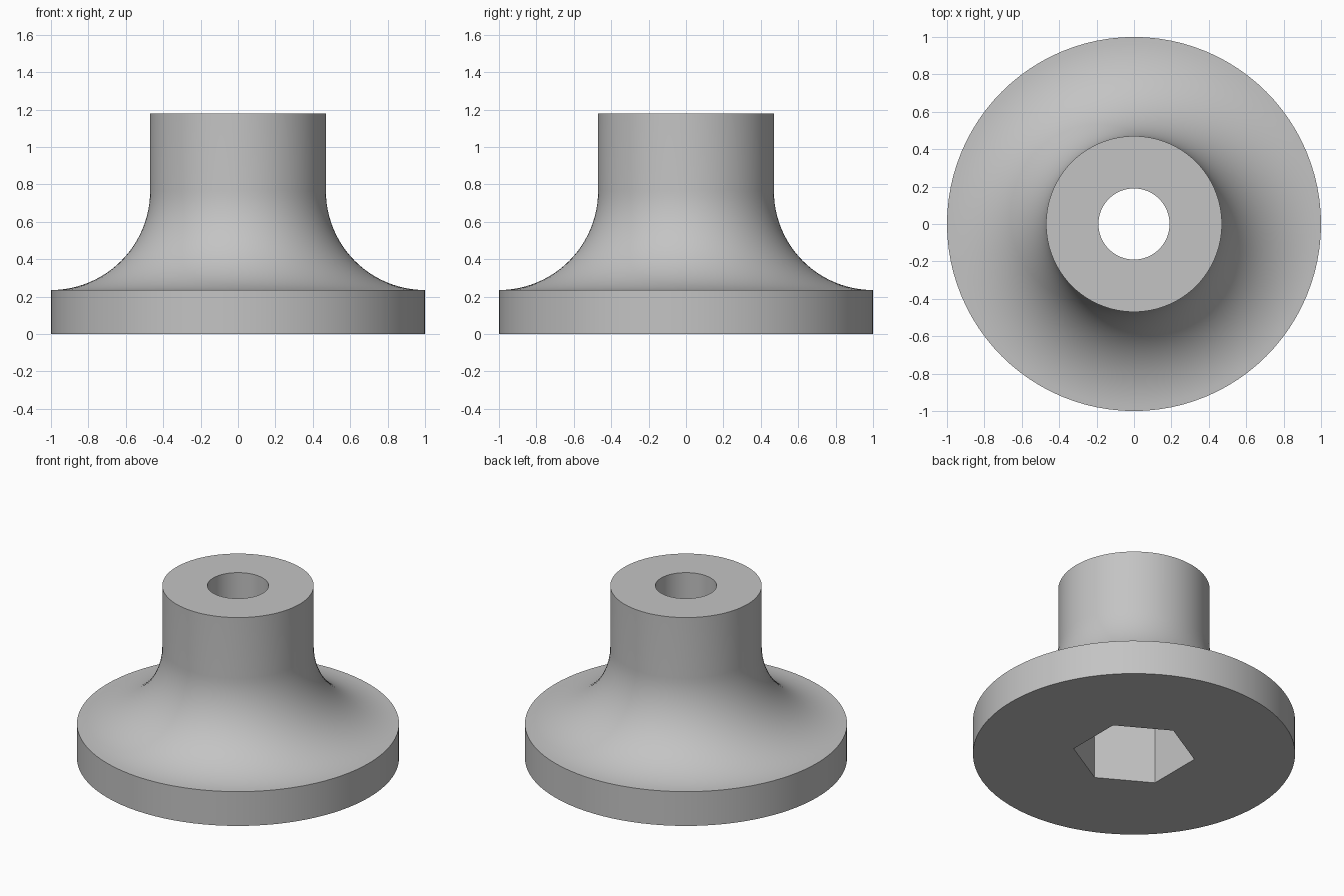
import bpy, bmesh, math

cube = bpy.data.objects.get("Cube")
if cube:
    bpy.data.objects.remove(cube, do_unlink=True)

BASE_R, BASE_H = 1.0, 0.235
NECK_R, HEIGHT = 0.47, 1.18
BORE_R = 0.19
HEX_R, HEX_DEPTH = 0.38, 0.6
SEGMENTS = 96

grey = bpy.data.materials.new("plain_grey")
grey.use_nodes = True
colour = (0.55, 0.55, 0.55, 1)
grey.diffuse_color = colour
grey.node_tree.nodes["Principled BSDF"].inputs["Base Color"].default_value = colour


def make_object(name, bm):
    bmesh.ops.recalc_face_normals(bm, faces=bm.faces)
    mesh = bpy.data.meshes.new(name)
    bm.to_mesh(mesh)
    bm.free()
    mesh.materials.append(grey)
    obj = bpy.data.objects.new(name, mesh)
    bpy.context.collection.objects.link(obj)
    return obj


# Flanged body: base rim, concave fillet up to the neck, then down the bore
fillet = BASE_R - NECK_R
profile = [(BORE_R, 0), (BASE_R, 0)]
for i in range(25):
    a = math.pi / 2 * i / 24
    profile.append((BASE_R - fillet * math.sin(a),
                    BASE_H + fillet * (1 - math.cos(a))))
profile += [(NECK_R, HEIGHT), (BORE_R, HEIGHT)]

bm = bmesh.new()
verts = [bm.verts.new((r, 0, z)) for r, z in profile]
edges = [bm.edges.new((v, verts[(i + 1) % len(verts)])) for i, v in enumerate(verts)]
bmesh.ops.spin(bm, geom=verts + edges, cent=(0, 0, 0), axis=(0, 0, 1),
               angle=math.tau, steps=SEGMENTS)
bmesh.ops.remove_doubles(bm, verts=bm.verts, dist=0.0001)
body = make_object("flanged_body", bm)

# Hexagonal nut pocket in the underside, corners pointing front and back
bm = bmesh.new()
ring = [bm.verts.new((HEX_R * math.sin(k * math.tau / 6),
                      HEX_R * math.cos(k * math.tau / 6), -0.1)) for k in range(6)]
face = bm.faces.new(ring)
top = bmesh.ops.extrude_face_region(bm, geom=[face])["geom"]
for v in top:
    if isinstance(v, bmesh.types.BMVert):
        v.co.z = HEX_DEPTH
cutter = make_object("hex_pocket_cutter", bm)
cutter.hide_render = True

pocket = body.modifiers.new("hex_pocket", "BOOLEAN")
pocket.operation = "DIFFERENCE"
pocket.solver = "EXACT"
pocket.object = cutter

bpy.ops.object.select_all(action="DESELECT")
bpy.context.view_layer.objects.active = body
body.select_set(True)
bpy.ops.object.modifier_apply(modifier=pocket.name)
bpy.data.objects.remove(cutter, do_unlink=True)
bpy.ops.object.shade_smooth_by_angle(angle=math.radians(30))
